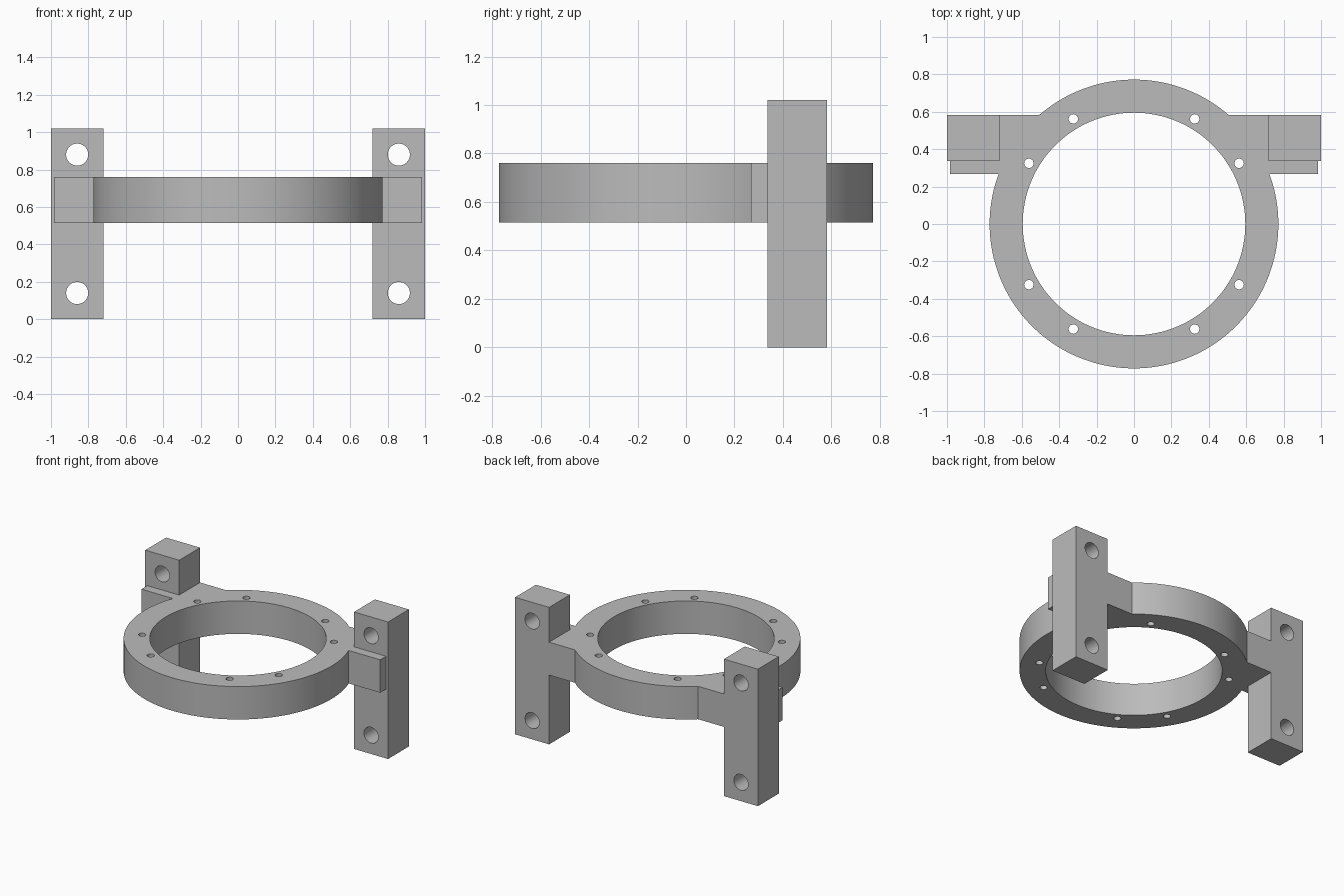
import bpy
from math import radians, cos, sin

if "Cube" in bpy.data.objects:
    bpy.data.objects.remove(bpy.data.objects["Cube"], do_unlink=True)

grey = bpy.data.materials.new("plain grey")
grey.use_nodes = True
color = (0.5, 0.5, 0.5, 1)
grey.diffuse_color = color
grey.node_tree.nodes["Principled BSDF"].inputs["Base Color"].default_value = color

RING_Z, RING_H = 0.638, 0.245
OUTER_R, BORE_R, BOLT_CIRCLE = 0.772, 0.595, 0.649


def box(name, low, high):
    center = [(a + b) / 2 for a, b in zip(low, high)]
    bpy.ops.mesh.primitive_cube_add(size=1, location=center)
    ob = bpy.context.object
    ob.name = name
    ob.scale = [b - a for a, b in zip(low, high)]
    bpy.ops.object.transform_apply(location=True, rotation=True, scale=True)
    ob.data.materials.append(grey)
    return ob


def cylinder(name, radius, depth, location, sides, rotation=(0, 0, 0)):
    bpy.ops.mesh.primitive_cylinder_add(vertices=sides, radius=radius, depth=depth,
                                        location=location, rotation=rotation)
    ob = bpy.context.object
    ob.name = name
    bpy.ops.object.transform_apply(location=True, rotation=True, scale=True)
    ob.data.materials.append(grey)
    return ob


def combine(target, other, operation):
    mod = target.modifiers.new(other.name, 'BOOLEAN')
    mod.operation, mod.solver, mod.object = operation, 'EXACT', other
    bpy.context.view_layer.objects.active = target
    bpy.ops.object.modifier_apply(modifier=mod.name)
    bpy.data.objects.remove(other, do_unlink=True)


# Ring body
bracket = cylinder("ring_bracket", OUTER_R, RING_H, (0, 0, RING_Z), 128)

# Side arms and upright mounting posts
bottom, top = RING_Z - RING_H / 2, RING_Z + RING_H / 2
for side in (-1, 1):
    xs = sorted((side * 0.5, side * 0.983))
    arm = box("arm", (xs[0], 0.268, bottom), (xs[1], 0.582, top))
    combine(bracket, arm, 'UNION')
    xs = sorted((side * 0.72, side))
    post = box("post", (xs[0], 0.337, 0), (xs[1], 0.582, 1.02))
    combine(bracket, post, 'UNION')

# Central bore
combine(bracket, cylinder("bore", BORE_R, 1, (0, 0, RING_Z), 128), 'DIFFERENCE')

# Small bolt holes through the ring, in pairs about each diagonal
for quarter in range(4):
    for offset in (30, 60):
        a = radians(quarter * 90 + offset)
        spot = (BOLT_CIRCLE * cos(a), BOLT_CIRCLE * sin(a), RING_Z)
        combine(bracket, cylinder("bolt_hole", 0.025, 1, spot, 24), 'DIFFERENCE')

# Mounting holes through the posts
for x in (-0.86, 0.86):
    for z in (0.14, 0.88):
        hole = cylinder("mount_hole", 0.059, 1, (x, 0.46, z), 40, (radians(90), 0, 0))
        combine(bracket, hole, 'DIFFERENCE')

# Smooth curved walls, keep the machined edges sharp
bpy.ops.object.select_all(action='DESELECT')
bracket.select_set(True)
bpy.context.view_layer.objects.active = bracket
bpy.ops.object.shade_smooth_by_angle(angle=radians(25))
